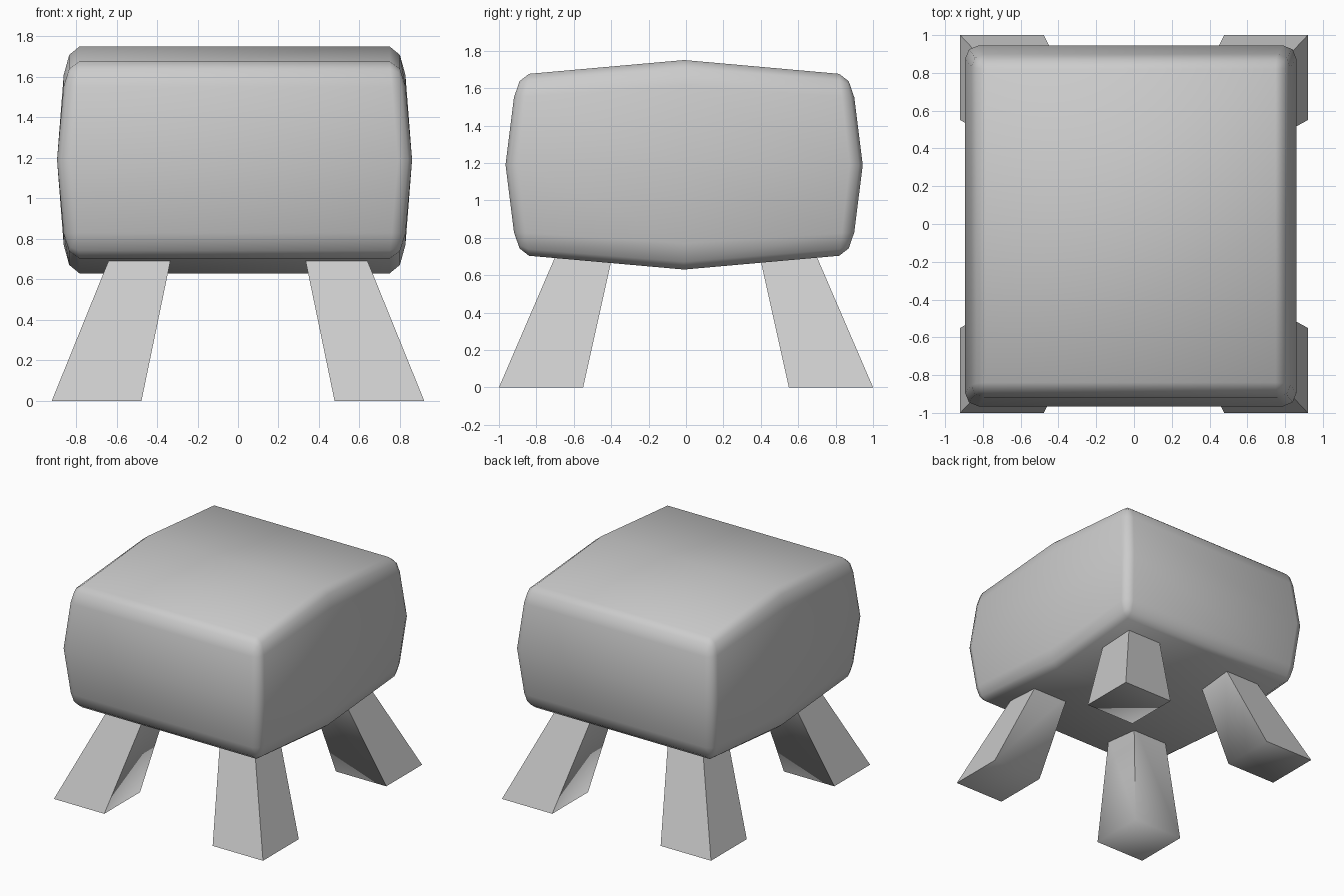
import bpy, bmesh, math

cube = bpy.data.objects.get("Cube")
if cube:
    bpy.data.objects.remove(cube, do_unlink=True)

grey = bpy.data.materials.new("mid_grey")
grey.use_nodes = True
grey.diffuse_color = (0.6, 0.6, 0.6, 1)
grey.node_tree.nodes["Principled BSDF"].inputs["Base Color"].default_value = grey.diffuse_color


def finish(bm, name):
    """Turn a bmesh into a smooth object whose steep edges stay sharp."""
    bmesh.ops.recalc_face_normals(bm, faces=bm.faces)
    mesh = bpy.data.meshes.new(name)
    bm.to_mesh(mesh)
    bm.free()
    mesh.materials.append(grey)
    mesh.shade_smooth()
    mesh.set_sharp_from_angle(angle=math.radians(80))
    obj = bpy.data.objects.new(name, mesh)
    bpy.context.collection.objects.link(obj)
    return obj


# Cushion: rounded box with a middle loop on each side, tapered away from the middle
HALF_X, HALF_Y, HALF_Z = 0.877, 0.955, 0.56
bm = bmesh.new()
bmesh.ops.create_cube(bm, size=2)
bmesh.ops.scale(bm, vec=(HALF_X, HALF_Y, HALF_Z / 2), verts=bm.verts)
bmesh.ops.bevel(bm, geom=bm.edges[:], offset=0.07, segments=2, profile=0.5, affect='EDGES')
bmesh.ops.scale(bm, vec=(1, 1, 2), verts=bm.verts)
for axis in ((0, 1, 0), (0, 0, 1)):
    bmesh.ops.bisect_plane(bm, geom=bm.verts[:] + bm.edges[:] + bm.faces[:],
                           plane_co=(0, 0, 0), plane_no=axis)
for v in bm.verts:
    rise, reach = abs(v.co.z) / HALF_Z, abs(v.co.y) / HALF_Y
    v.co.x *= 1 - 0.05 * rise
    v.co.y *= 1 - 0.063 * rise
    v.co.z *= 1 - 0.142 * reach
cushion = finish(bm, "cushion")
cushion.location = (-0.017, -0.01, 1.19)


# Legs: splayed tapering blocks, open where they enter the cushion
def leg(name, sx, sy):
    bm = bmesh.new()
    bmesh.ops.create_cube(bm, size=2)
    top = [f for f in bm.faces if f.normal.z > 0.5]
    bmesh.ops.delete(bm, geom=top, context='FACES_ONLY')
    for v in bm.verts:
        outer_x, outer_y = v.co.x > 0, v.co.y > 0
        if v.co.z < 0:
            v.co = (0.92 if outer_x else 0.477, 1.0 if outer_y else 0.55, 0)
        else:
            v.co = (0.628 if outer_x else 0.328, 0.69 if outer_y else 0.39, 0.72)
        v.co.x *= sx
        v.co.y *= sy
    finish(bm, name)


for sx, side in ((1, "left"), (-1, "right")):
    for sy, end in ((-1, "front"), (1, "back")):
        leg(f"{end}_{side}_leg", sx, sy)
